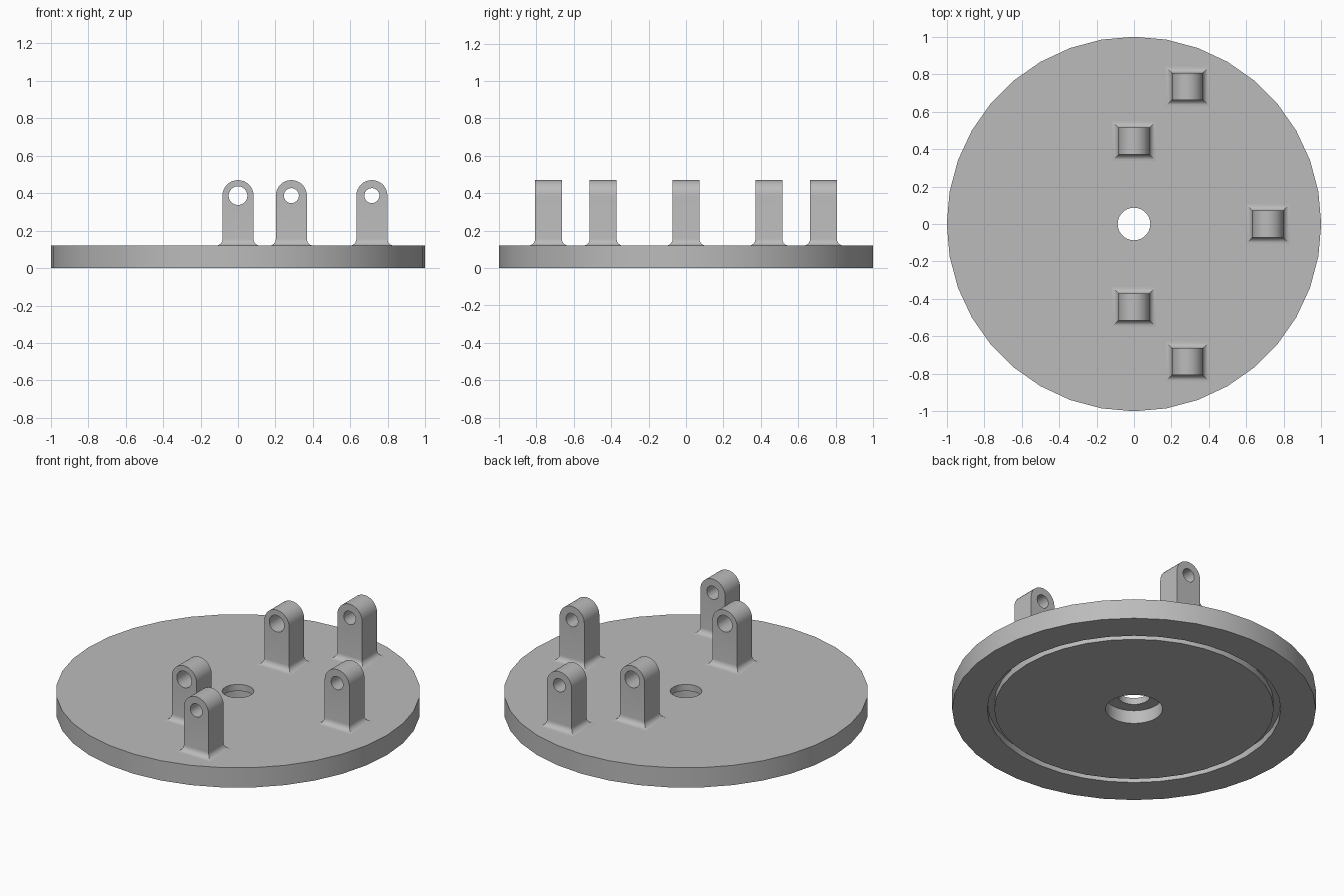
import bpy, bmesh, math

cube = bpy.data.objects.get("Cube")
if cube:
    bpy.data.objects.remove(cube, do_unlink=True)

grey = bpy.data.materials.new("plain grey")
grey.use_nodes = True
GREY = (0.5, 0.5, 0.5, 1)
grey.diffuse_color = GREY
grey.node_tree.nodes["Principled BSDF"].inputs["Base Color"].default_value = GREY

TOP = 0.12  # height of the disc's upper face


def finish(bm, name, location=(0, 0, 0)):
    bmesh.ops.remove_doubles(bm, verts=bm.verts, dist=1e-5)
    bmesh.ops.recalc_face_normals(bm, faces=bm.faces)
    mesh = bpy.data.meshes.new(name)
    bm.to_mesh(mesh)
    bm.free()
    mesh.materials.append(grey)
    obj = bpy.data.objects.new(name, mesh)
    obj.location = location
    bpy.context.collection.objects.link(obj)
    bpy.ops.object.select_all(action='DESELECT')
    obj.select_set(True)
    bpy.context.view_layer.objects.active = obj
    bpy.ops.object.shade_smooth_by_angle(angle=math.radians(30))


def bridge(bm, a, b):
    for i in range(len(a)):
        j = (i + 1) % len(a)
        bm.faces.new((a[i], a[j], b[j], b[i]))


def lathe(name, profile, sides):
    bm = bmesh.new()
    rings = []
    for k in range(sides):
        a = math.tau * k / sides
        rings.append([bm.verts.new((r * math.cos(a), r * math.sin(a), z)) for r, z in profile])
    for k in range(sides):
        bridge(bm, rings[k], rings[(k + 1) % sides])
    finish(bm, name)


def lug(name, x, y, hole_radius):
    w, d, flare, zc, n = 0.083, 0.072, 0.035, 0.387, 16
    bm = bmesh.new()

    # concave flare around the foot
    loops = []
    for k in range(7):
        t = math.pi / 2 * k / 6
        o = flare * (1 - math.sin(t))
        z = TOP + flare * (1 - math.cos(t))
        loops.append([bm.verts.new((sx * (w + o), sy * (d + o), z))
                      for sx, sy in ((-1, -1), (1, -1), (1, 1), (-1, 1))])
    for a, b in zip(loops, loops[1:]):
        bridge(bm, a, b)

    # upright with a rounded head and a cross hole
    base = TOP + flare
    sides = []
    for yy in (-d, d):
        arch = [bm.verts.new((w * math.cos(math.pi * k / n), yy, zc + w * math.sin(math.pi * k / n)))
                for k in range(n + 1)]
        hole = [bm.verts.new((hole_radius * math.cos(math.pi * k / n), yy,
                              zc + hole_radius * math.sin(math.pi * k / n)))
                for k in range(2 * n)]
        feet = [bm.verts.new((s * w, yy, base)) for s in (-1, 1)]
        for k in range(n):
            bm.faces.new((arch[k], arch[k + 1], hole[k + 1], hole[k]))
        bm.faces.new([arch[n]] + feet + [arch[0], hole[0]] + hole[:n - 1:-1])
        sides.append((arch + feet, hole))
    (outer_a, hole_a), (outer_b, hole_b) = sides
    bridge(bm, hole_a, hole_b)
    for k in range(n + 3):
        if k != n + 1:  # the underside stays open onto the flare
            j = (k + 1) % (n + 3)
            bm.faces.new((outer_a[k], outer_a[j], outer_b[j], outer_b[k]))
    finish(bm, name, (x, y, 0))


# disc with a stepped centre hole and a ring groove underneath
lathe("base_disc", [(0.087, TOP), (1, TOP), (1, 0), (0.807, 0), (0.807, 0.04),
                    (0.768, 0.04), (0.768, 0), (0.157, 0), (0.157, 0.08), (0.087, 0.08)], 36)

# pierced lugs, paired front and back
for side, s in (("front", -1), ("back", 1)):
    lug(side + "_inner_lug", 0, s * 0.443, 0.05)
    lug(side + "_outer_lug", 0.285, s * 0.735, 0.04)
lug("left_lug", 0.715, 0, 0.04)
